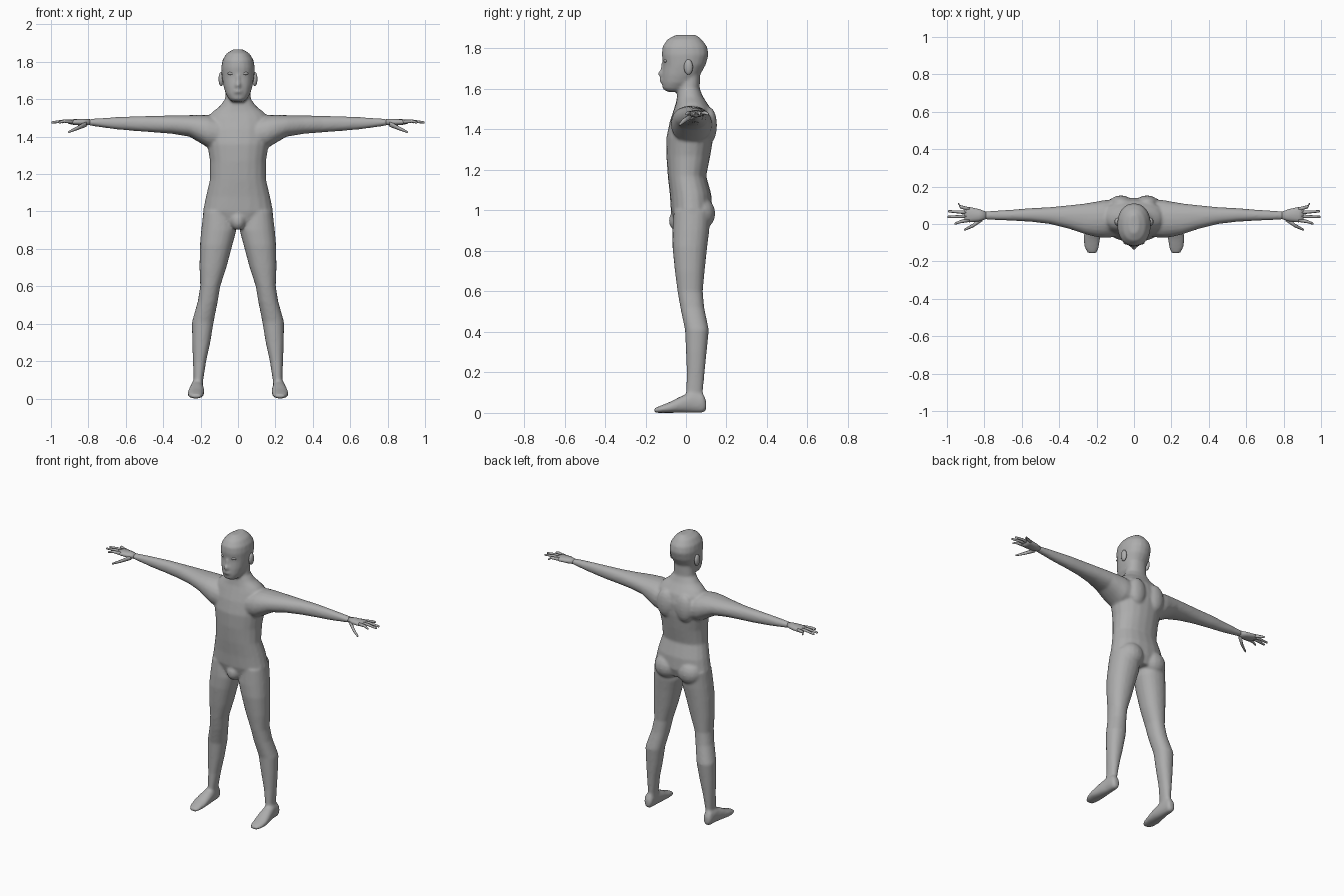
import bpy
import bmesh
import math
from mathutils import Matrix, Vector

cube = bpy.data.objects.get("Cube")
if cube:
    bpy.data.objects.remove(cube, do_unlink=True)

skin = bpy.data.materials.new("plain_grey")
skin.use_nodes = True
grey = (0.42, 0.42, 0.42, 1)
skin.diffuse_color = grey
skin.node_tree.nodes["Principled BSDF"].inputs["Base Color"].default_value = grey

X, Y, Z = range(3)


def loft(bm, axis, rows, side=1, sides=20, power=2.2):
    """Closed tube; each row is position on the axis, then low/high on the other two axes."""
    others = [a for a in (X, Y, Z) if a != axis]
    rings = []
    for place, a_low, a_high, b_low, b_high in rows:
        ring = []
        for i in range(sides):
            angle = math.tau * i / sides
            point = Vector()
            point[axis] = place
            limits = ((a_low, a_high), (b_low, b_high))
            for other, wave, (low, high) in zip(others, (math.cos(angle), math.sin(angle)), limits):
                reach = math.copysign(abs(wave) ** (2 / power), wave)
                point[other] = (low + high) / 2 + reach * (high - low) / 2
            point.x *= side
            ring.append(bm.verts.new(point))
        rings.append(ring)
    faces = [bm.faces.new(rings[0]), bm.faces.new(rings[-1])]
    for lower, upper in zip(rings, rings[1:]):
        for i in range(sides):
            j = (i + 1) % sides
            faces.append(bm.faces.new((lower[i], lower[j], upper[j], upper[i])))
    bmesh.ops.recalc_face_normals(bm, faces=faces)


def mirrored_loft(bm, half_rows):
    """Upright loft centred on x = 0; rows are height, half width, front, back."""
    loft(bm, Z, [(z, -half, half, front, back) for z, half, front, back in half_rows])


def ball(bm, centre, size):
    matrix = Matrix.Translation(centre) @ Matrix.Diagonal((*size, 1))
    bmesh.ops.create_uvsphere(bm, u_segments=16, v_segments=10, radius=1, matrix=matrix)


def finger(bm, side, joints, thick=0.011, thin=0.006):
    """Tapering digit through its joints, with a rounded tip."""
    rows = []
    for i, (x, y, z) in enumerate(joints):
        r = thick + (thin - thick) * i / (len(joints) - 1)
        rows.append((x, y - r, y + r, z - r, z + r))
    x, y, z = joints[-1]
    r = thin / 2
    rows.append((x + r, y - r, y + r, z - r, z + r))
    loft(bm, X, rows, side, sides=8, power=2)


def finish(bm, name):
    mesh = bpy.data.meshes.new(name)
    bm.to_mesh(mesh)
    bm.free()
    mesh.materials.append(skin)
    mesh.shade_smooth()
    obj = bpy.data.objects.new(name, mesh)
    bpy.context.collection.objects.link(obj)
    return obj


# Torso and neck
body = bmesh.new()
mirrored_loft(body, [
    (.94, .13, -.06, .11), (1, .188, -.075, .13), (1.08, .172, -.08, .125),
    (1.17, .15, -.09, .1), (1.27, .15, -.097, .12), (1.36, .165, -.097, .135),
    (1.44, .17, -.08, .14), (1.5, .165, -.06, .125), (1.53, .14, -.05, .105),
    (1.56, .1, -.045, .085), (1.6, .07, -.04, .068), (1.68, .062, -.03, .07)])
ball(body, (0, -.045, .95), (.042, .04, .05))

# Head, nose and lips
mirrored_loft(body, [
    (1.585, .03, -.09, -.03), (1.6, .048, -.115, 0), (1.63, .066, -.12, .04),
    (1.67, .078, -.119, .07), (1.72, .087, -.113, .098), (1.77, .09, -.12, .112),
    (1.81, .083, -.116, .104), (1.845, .061, -.092, .078), (1.867, .025, -.05, .05)])
ball(body, (0, -.12, 1.675), (.015, .02, .018))
ball(body, (0, -.113, 1.7), (.01, .014, .035))
ball(body, (0, -.118, 1.642), (.025, .013, .012))

# Rows for the limbs on the left side
arm = [(.1, -.07, .13, 1.33, 1.5), (.16, -.075, .128, 1.34, 1.515),
       (.2, -.07, .12, 1.365, 1.517), (.26, -.055, .11, 1.4, 1.515),
       (.35, -.025, .1, 1.415, 1.513), (.45, 0, .09, 1.423, 1.511),
       (.55, .012, .085, 1.43, 1.509), (.66, .018, .076, 1.44, 1.504),
       (.8, .024, .068, 1.46, 1.494)]
leg = [(1, .02, .185, -.06, .12), (.9, .008, .197, -.067, .115),
       (.82, .03, .204, -.067, .105), (.7, .062, .206, -.055, .092),
       (.6, .095, .202, -.042, .083), (.52, .108, .215, -.028, .09),
       (.41, .13, .246, -.005, .113), (.3, .148, .245, 0, .102),
       (.2, .17, .241, .004, .092), (.1, .186, .237, 0, .083),
       (.04, .19, .24, 0, .083)]
foot = [(.1, .2, .235, .015, .06), (.085, .19, .247, 0, .095),
        (.03, .185, .252, 0, .105), (-.03, .18, .263, 0, .08),
        (-.08, .181, .271, 0, .054), (-.13, .188, .264, 0, .034),
        (-.158, .202, .245, 0, .022)]
palm = [(.79, .027, .066, 1.462, 1.493), (.83, .014, .08, 1.459, 1.495),
        (.88, .009, .091, 1.463, 1.493), (.905, .014, .088, 1.468, 1.49)]

for side, label in ((1, "left"), (-1, "right")):
    # Limbs, seat and shoulder blades join the body
    loft(body, X, arm, side)
    loft(body, Z, leg, side)
    loft(body, Y, foot, side)
    ball(body, (side * .085, .073, .985), (.083, .072, .08))
    ball(body, (side * .07, .115, 1.42), (.06, .038, .09))

    # Hand with four fingers and a thumb
    hand = bmesh.new()
    loft(hand, X, palm, side, sides=12)
    for base, tip in ((.022, .002), (.042, .038), (.06, .068), (.078, .108)):
        end = .998 - 18 * (tip - .05) ** 2
        middle = (base + tip) / 2
        finger(hand, side, [(.88, base, 1.479), (.93, middle, 1.483), (end, tip, 1.476)])
    finger(hand, side, [(.81, .03, 1.468), (.86, -.008, 1.445), (.905, -.03, 1.425)], thick=.015)
    finish(hand, label + "_hand")

    # Ear and eye
    ear = bmesh.new()
    ball(ear, (side * .09, .012, 1.708), (.014, .022, .038))
    finish(ear, label + "_ear")
    eye = bmesh.new()
    ball(eye, (side * .036, -.1, 1.738), (.02, .011, .008))
    finish(eye, label + "_eye")

# Fuse the body parts into one soft skin
figure = finish(body, "body")
fuse = figure.modifiers.new("fuse", "REMESH")
fuse.mode = "VOXEL"
fuse.voxel_size = 0.008
fuse.use_smooth_shade = True
soften = figure.modifiers.new("soften", "SMOOTH")
soften.factor = 0.5
soften.iterations = 6
